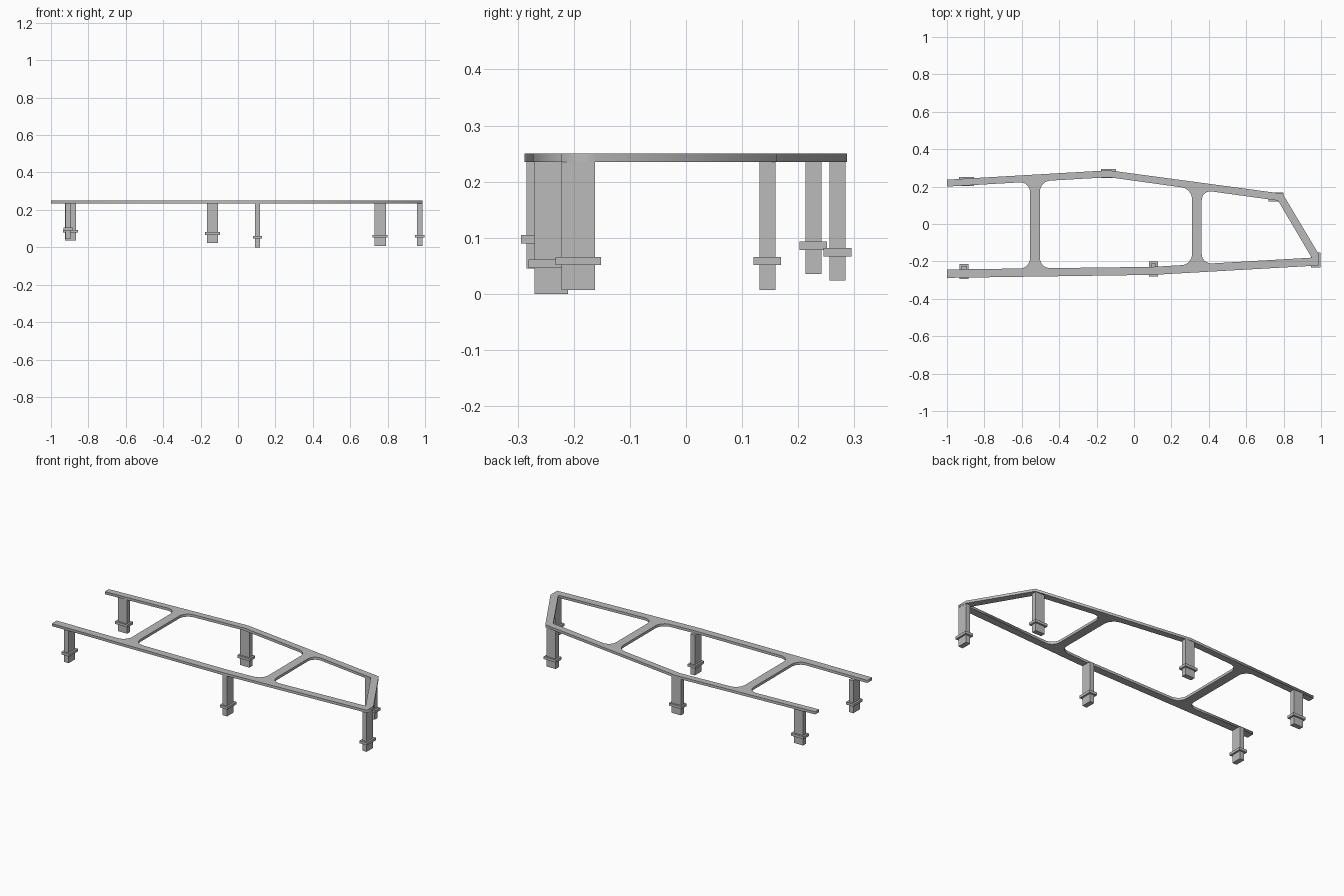
import bpy
from math import sin, cos, pi
from mathutils import Vector

if "Cube" in bpy.data.objects:
    bpy.data.objects.remove(bpy.data.objects["Cube"])

grey = bpy.data.materials.new("plain_grey")
grey.use_nodes = True
grey.diffuse_color = (0.5, 0.5, 0.5, 1)
grey.node_tree.nodes["Principled BSDF"].inputs["Base Color"].default_value = (0.5, 0.5, 0.5, 1)

TOP, BOTTOM = 0.25, 0.235
FILLET = 0.055

# Inner edges of the two long rails
FRONT = [(-1, -0.243), (0.1, -0.229), (0.95, -0.18)]
BACK = [(-1, 0.2), (-0.135, 0.25), (0.77, 0.125)]


def on_rail(rail, x):
    """Point of a rail's inner edge at a given x."""
    for (x0, y0), (x1, y1) in zip(rail, rail[1:]):
        if x0 <= x <= x1:
            return (x, y0 + (y1 - y0) * (x - x0) / (x1 - x0))


def rounded(points, corners):
    """Replace the listed corner indices of a closed outline with arcs."""
    result = []
    for i, p in enumerate(points):
        p = Vector(p)
        if i not in corners:
            result.append(p)
            continue
        before, after = Vector(points[i - 1]), Vector(points[(i + 1) % len(points)])
        a = p + (before - p).normalized() * FILLET
        b = p + (after - p).normalized() * FILLET
        centre = a + b - p
        for k in range(9):
            t = k / 8 * pi / 2
            result.append(centre + (a - centre) * cos(t) + (b - centre) * sin(t))
    return result


def add_mesh(name, mesh):
    obj = bpy.data.objects.new(name, mesh)
    bpy.context.collection.objects.link(obj)
    mesh.materials.clear()
    mesh.materials.append(grey)
    return obj


def plate(name, outlines):
    """Flat plate from an outer outline and its holes."""
    curve = bpy.data.curves.new(name, 'CURVE')
    curve.dimensions = '2D'
    curve.fill_mode = 'BOTH'
    curve.extrude = (TOP - BOTTOM) / 2
    for points in outlines:
        spline = curve.splines.new('POLY')
        spline.points.add(len(points) - 1)
        for target, p in zip(spline.points, points):
            target.co = (p[0], p[1], 0, 1)
        spline.use_cyclic_u = True
    helper = bpy.data.objects.new(name + "_outline", curve)
    bpy.context.collection.objects.link(helper)
    bpy.context.view_layer.update()
    evaluated = helper.evaluated_get(bpy.context.evaluated_depsgraph_get())
    mesh = bpy.data.meshes.new_from_object(evaluated)
    bpy.data.objects.remove(helper)
    obj = add_mesh(name, mesh)
    obj.location.z = (TOP + BOTTOM) / 2
    return obj


def box(name, x, y, z):
    bpy.ops.mesh.primitive_cube_add(size=1)
    obj = bpy.context.object
    obj.name = name
    obj.location = [(a + b) / 2 for a, b in (x, y, z)]
    obj.scale = [b - a for a, b in (x, y, z)]
    obj.data.materials.append(grey)


# Frame: two rails, a slanted end and two cross bars around two openings
bar_1, bar_2 = (-0.556, -0.503), (0.31, 0.362)
outer = [(-1, 0.237), (-0.135, 0.287), (0.795, 0.162), (0.987, -0.16), (0.987, -0.222),
         (0.1, -0.272), (-1, -0.288), FRONT[0],
         on_rail(FRONT, bar_1[0]), on_rail(BACK, bar_1[0]), BACK[0]]
middle_opening = [on_rail(FRONT, bar_1[1]), FRONT[1], on_rail(FRONT, bar_2[0]),
                  on_rail(BACK, bar_2[0]), BACK[1], on_rail(BACK, bar_1[1])]
end_opening = [on_rail(FRONT, bar_2[1]), FRONT[2], BACK[2], on_rail(BACK, bar_2[1])]
plate("frame", [rounded(outer, (8, 9)),
                rounded(middle_opening, (0, 2, 3, 5)),
                rounded(end_opening, (0, 3))])

# Legs: name, centre x, centre y, runs along x, foot height, collar base height
LONG, SHORT = 0.03, 0.0142
legs = [
    ("front_right_leg", -0.909, -0.254, False, 0.045, 0.09),
    ("front_middle_leg", 0.104, -0.24, False, 0.0, 0.046),
    ("front_left_leg", 0.972, -0.192, False, 0.007, 0.051),
    ("back_left_leg", 0.76, 0.145, True, 0.007, 0.051),
    ("back_middle_leg", -0.136, 0.27, True, 0.024, 0.067),
    ("back_right_leg", -0.895, 0.227, True, 0.035, 0.078),
]
for name, x, y, along_x, foot, collar in legs:
    hx, hy = (LONG, SHORT) if along_x else (SHORT, LONG)
    box(name, (x - hx, x + hx), (y - hy, y + hy), (foot, BOTTOM))
    hx, hy = hx + 0.0105, hy + 0.0105
    box(name + "_collar", (x - hx, x + hx), (y - hy, y + hy), (collar, collar + 0.015))
